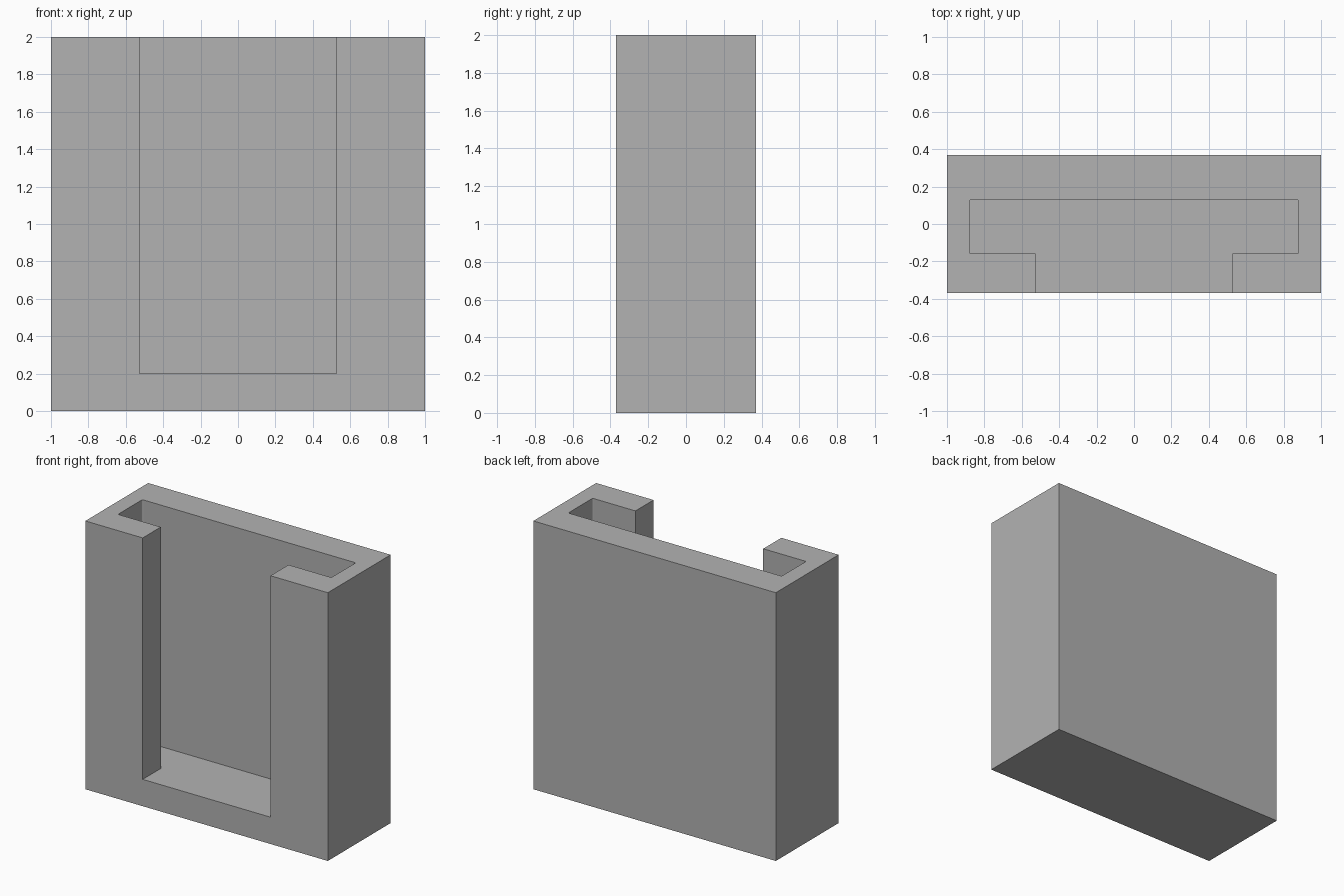
import bpy
import bmesh

cube = bpy.data.objects.get("Cube")
if cube:
    bpy.data.objects.remove(cube, do_unlink=True)

grey = bpy.data.materials.new("plain_grey")
grey.use_nodes = True
colour = (0.448, 0.448, 0.448, 1)
grey.diffuse_color = colour
grey.node_tree.nodes["Principled BSDF"].inputs["Base Color"].default_value = colour

HALF_DEPTH = 0.37
HEIGHT = 2.0
FLOOR = 0.2


def prism(name, outline, bottom, top, round_x=None):
    """Extrude a plan outline upwards, rounding vertical edges at |x| = round_x."""
    bm = bmesh.new()
    face = bm.faces.new([bm.verts.new((x, y, bottom)) for x, y in outline])
    extruded = bmesh.ops.extrude_face_region(bm, geom=[face])["geom"]
    moved = [v for v in extruded if isinstance(v, bmesh.types.BMVert)]
    bmesh.ops.translate(bm, verts=moved, vec=(0, 0, top - bottom))
    if round_x:
        upright = [e for e in bm.edges
                   if abs(e.verts[0].co.z - e.verts[1].co.z) > 0.1
                   and abs(abs(e.verts[0].co.x) - round_x) < 0.001]
        bmesh.ops.bevel(bm, geom=upright, offset=0.008, segments=3,
                        profile=0.5, affect='EDGES')
    bmesh.ops.recalc_face_normals(bm, faces=bm.faces[:])
    mesh = bpy.data.meshes.new(name)
    bm.to_mesh(mesh)
    bm.free()
    mesh.materials.append(grey)
    obj = bpy.data.objects.new(name, mesh)
    bpy.context.collection.objects.link(obj)
    return obj


# Outer block
block = [(-1, -HALF_DEPTH), (1, -HALF_DEPTH), (1, HALF_DEPTH), (-1, HALF_DEPTH)]
holder = prism("holder_body", block, 0, HEIGHT)

# T-shaped pocket: wide slot inside, narrower opening through the front
half_pocket = [(0.527, -0.5), (0.527, -0.157), (0.88, -0.157), (0.88, 0.13)]
pocket = half_pocket + [(-x, y) for x, y in reversed(half_pocket)]
cutter = prism("pocket_cutter", pocket, FLOOR, HEIGHT + 0.2, round_x=0.88)
cutter.hide_render = True
cutter.hide_viewport = True

cut = holder.modifiers.new("pocket", 'BOOLEAN')
cut.operation = 'DIFFERENCE'
cut.solver = 'EXACT'
cut.object = cutter

# Bake the cut and drop the cutter
graph = bpy.context.evaluated_depsgraph_get()
result = bpy.data.meshes.new_from_object(holder.evaluated_get(graph))
holder.modifiers.clear()
holder.data = result
bpy.data.objects.remove(cutter, do_unlink=True)
